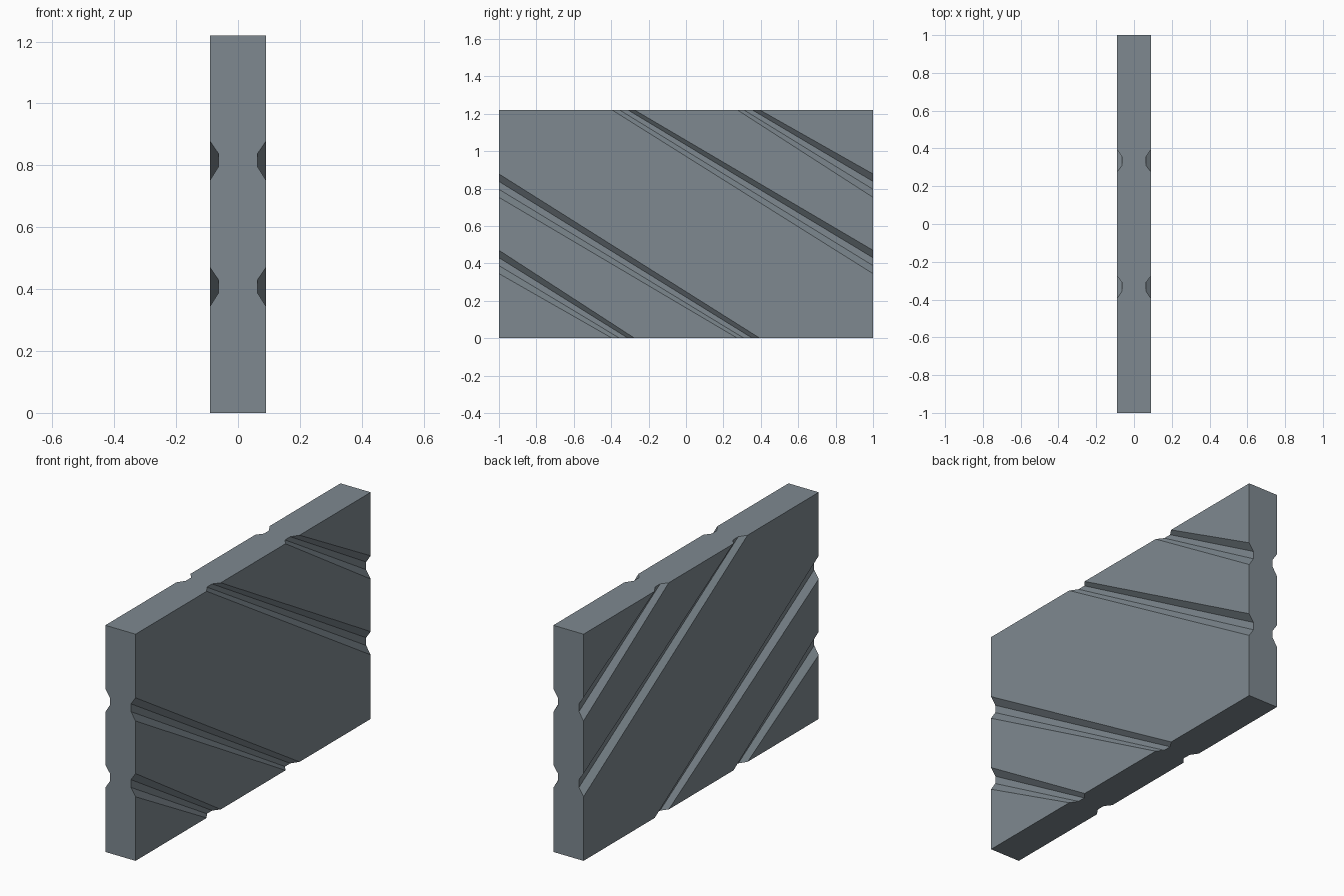
import bpy, bmesh

if "Cube" in bpy.data.objects:
    bpy.data.objects.remove(bpy.data.objects["Cube"])

HX, FLOOR, HY, H = 0.09, 0.063, 1.0, 1.22   # half thickness, groove floor, half length, height
Z_OFF = (0.345, 0.388, 0.43, 0.47)          # groove profile along the lower end-edge position
Y_OFF = (-0.395, -0.355, -0.31, -0.275)     # groove profile along the top / bottom edges

# Each diagonal line runs from the left/top edges to the bottom/right edges
zs = list(Z_OFF) + [z + 0.408 for z in Z_OFF]
y_low = list(Y_OFF) + [-y for y in reversed(Y_OFF)]
starts = [(-HY, z) for z in zs] + [(y, H) for y in y_low]
ends = [(y, 0.0) for y in y_low] + [(HY, z) for z in zs]

bm = bmesh.new()


def make_side(s):
    """Grooved broad face on side s; returns its four boundary chains."""
    def vert(p, depth=HX):
        return bm.verts.new((s * depth, p[0], p[1]))
    depths = [FLOOR if i % 4 in (1, 2) else HX for i in range(16)]
    a = [vert(p, d) for p, d in zip(starts, depths)]
    b = [vert(p, d) for p, d in zip(ends, depths)]
    low_l, top_l = vert((-HY, 0)), vert((-HY, H))
    low_r, top_r = vert((HY, 0)), vert((HY, H))
    bm.faces.new((low_l, b[0], a[0]))
    for i in range(15):
        if i == 7:   # wide middle band holds two corners
            bm.faces.new((a[7], b[7], low_r, b[8], a[8], top_l))
        else:
            bm.faces.new((a[i], b[i], b[i + 1], a[i + 1]))
    bm.faces.new((a[15], b[15], top_r))
    return ([low_l] + a[:8] + [top_l], [top_l] + a[8:] + [top_r],
            [low_l] + b[:8] + [low_r], [low_r] + b[8:] + [top_r])


# Two mirrored faces joined by notched end caps
for right, left in zip(make_side(1), make_side(-1)):
    bm.faces.new(right + left[::-1])
bmesh.ops.recalc_face_normals(bm, faces=bm.faces[:])
bmesh.ops.triangulate(bm, faces=[f for f in bm.faces if len(f.verts) > 6])

mesh = bpy.data.meshes.new("grooved_panel")
bm.to_mesh(mesh)
bm.free()
panel = bpy.data.objects.new("grooved_panel", mesh)
bpy.context.collection.objects.link(panel)

mat = bpy.data.materials.new("slate grey")
mat.diffuse_color = (0.21, 0.25, 0.28, 1)
mat.use_nodes = True
mat.node_tree.nodes["Principled BSDF"].inputs["Base Color"].default_value = mat.diffuse_color
mesh.materials.append(mat)
